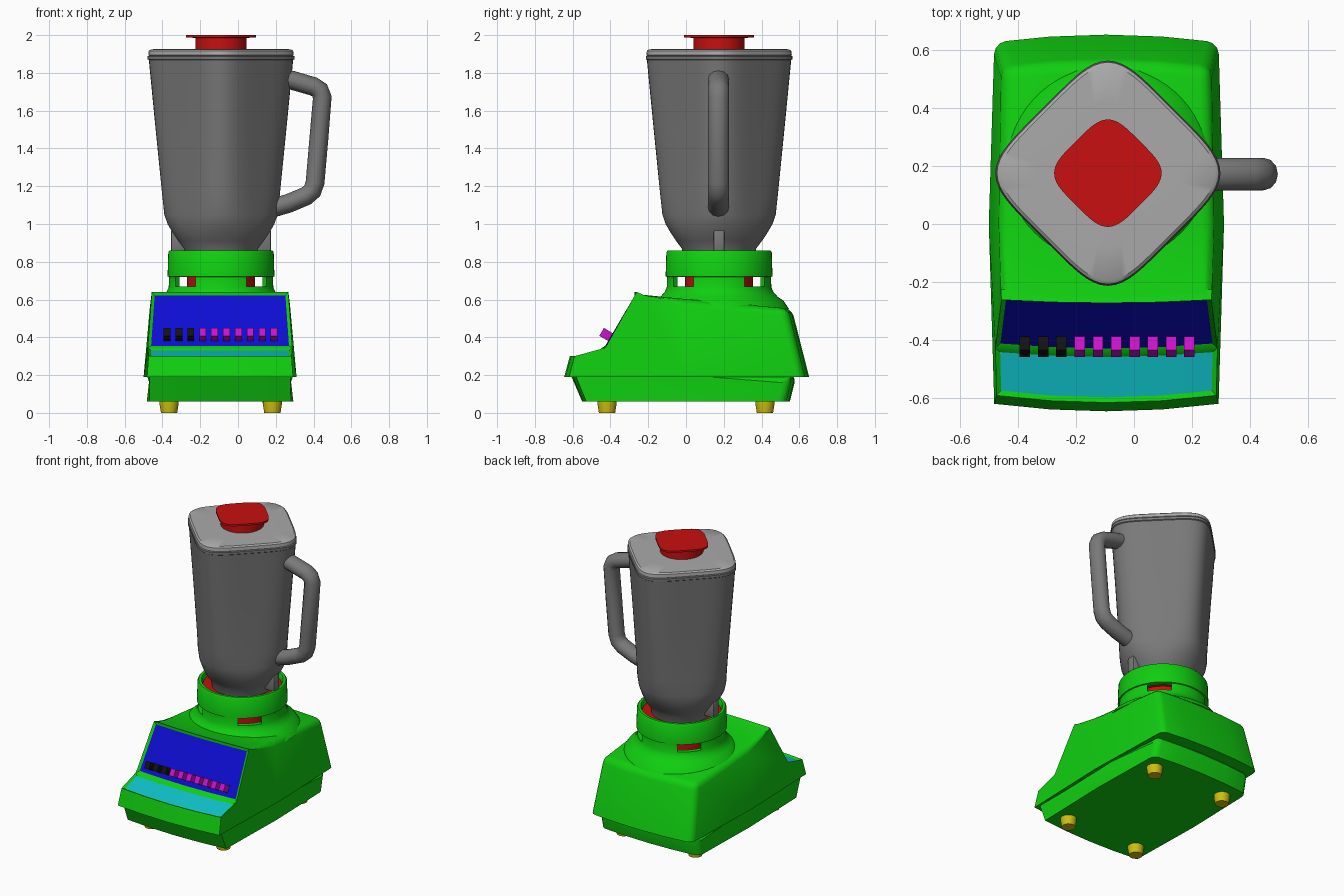
import bpy, bmesh, math
from mathutils import Matrix, Vector

if "Cube" in bpy.data.objects:
    bpy.data.objects.remove(bpy.data.objects["Cube"], do_unlink=True)

CX, CY = -0.09, 0.175          # axis of jar and collar


def material(name, rgb):
    m = bpy.data.materials.new(name)
    m.use_nodes = True
    m.diffuse_color = (*rgb, 1)
    m.node_tree.nodes["Principled BSDF"].inputs["Base Color"].default_value = (*rgb, 1)
    return m


GREEN = material("green", (0.005, 0.62, 0.005))
BLUE = material("blue", (0.004, 0.004, 0.65))
CYAN = material("cyan", (0.005, 0.55, 0.6))
MAGENTA = material("magenta", (0.6, 0.006, 0.6))
BLACK = material("black", (0.006, 0.006, 0.006))
YELLOW = material("yellow", (0.6, 0.52, 0.005))
RED = material("red", (0.58, 0.005, 0.005))
GREY = material("jar grey", (0.19, 0.19, 0.19))
LIGHT = material("lid grey", (0.4, 0.4, 0.4))


def smooth(ob, angle=35):
    bpy.ops.object.select_all(action='DESELECT')
    ob.select_set(True)
    bpy.context.view_layer.objects.active = ob
    bpy.ops.object.shade_smooth_by_angle(angle=math.radians(angle))


def finish(name, bm, *mats):
    bmesh.ops.recalc_face_normals(bm, faces=bm.faces)
    me = bpy.data.meshes.new(name)
    bm.to_mesh(me)
    bm.free()
    for m in mats:
        me.materials.append(m)
    ob = bpy.data.objects.new(name, me)
    bpy.context.collection.objects.link(ob)
    return ob


def squircle(t, n):
    """Radius of a diamond-turned rounded square, 1 at its corners; n = 2 is a circle."""
    u = t + math.pi / 4
    f = (abs(math.cos(u)) ** n + abs(math.sin(u)) ** n) ** (-1 / n)
    return f * 2 ** (1 / n - 0.5)


def loft(name, rings, mat, centre=(CX, CY), segs=64, closed=False):
    """Stack rings of (z, radius, squareness); closed joins last ring to first."""
    bm = bmesh.new()
    loops = []
    for z, r, *n in rings:
        n = n[0] if n else 2
        loop = []
        for i in range(segs):
            t = math.tau * i / segs
            q = r * squircle(t, n)
            loop.append(bm.verts.new((centre[0] + q * math.cos(t), centre[1] + q * math.sin(t), z)))
        loops.append(loop)
    pairs = list(zip(loops, loops[1:]))
    if closed:
        pairs.append((loops[-1], loops[0]))
    else:
        bm.faces.new(loops[0])
        bm.faces.new(loops[-1])
    for a, b in pairs:
        for i in range(segs):
            j = (i + 1) % segs
            bm.faces.new((a[i], a[j], b[j], b[i]))
    ob = finish(name, bm, mat)
    smooth(ob)
    return ob


def housing(name, profile, width, bevel):
    """Side profile (y, z) swept across x with slightly bowed sides, front and back."""
    bm = bmesh.new()
    rows = []
    for s in (-1, -0.5, 0, 0.5, 1):
        rows.append([bm.verts.new((-0.095 + s * width(z) * (1 - 0.04 * (y / 0.6) ** 2),
                                   y * (1 - 0.04 * s * s), z)) for y, z in profile])
    for a, b in zip(rows, rows[1:]):
        for i in range(len(profile)):
            j = (i + 1) % len(profile)
            bm.faces.new((a[i], a[j], b[j], b[i]))
    bm.faces.new(rows[0])
    bm.faces.new(rows[-1])
    bmesh.ops.recalc_face_normals(bm, faces=bm.faces)
    floor = min(z for y, z in profile) + 0.01
    edges = [e for e in bm.edges if e.calc_face_angle() > 0.6
             and min(v.co.y for v in e.verts) > -0.24
             and max(v.co.z for v in e.verts) > floor]
    bmesh.ops.bevel(bm, geom=edges, offset=bevel, segments=3, profile=0.5, affect='EDGES')
    return bm


# Base housing with recessed control panel and front shelf
body_profile = [(-0.645, 0.19), (-0.615, 0.30), (-0.445, 0.345), (-0.272, 0.64),
                (-0.235, 0.625), (0.0, 0.602), (0.56, 0.552), (0.652, 0.19), (0.0, 0.19)]
bm = housing("body", body_profile, lambda z: 0.405 - 0.09 * (z - 0.19), 0.04)
bm.normal_update()
panel = [f for f in bm.faces if f.normal.y < -0.5 and abs(f.normal.x) < 0.5
         and -0.44 < f.calc_center_median().y < -0.28]
shelf = [f for f in bm.faces if f.normal.z > 0.8
         and -0.6 < f.calc_center_median().y < -0.45]
for index, faces in ((1, panel), (2, shelf)):
    bmesh.ops.inset_region(bm, faces=faces, thickness=0.016, depth=-0.01, use_even_offset=True)
    for f in faces:
        f.material_index = index
smooth(finish("body", bm, GREEN, BLUE, CYAN), 30)

skirt_profile = [(-0.55, 0.06), (-0.61, 0.2), (0.0, 0.2), (0.585, 0.2), (0.55, 0.06), (0.0, 0.06)]
smooth(finish("skirt", housing("skirt", skirt_profile, lambda z: 0.388, 0.04), GREEN), 30)

# Feet
for x in (-0.365, 0.182):
    for y in (-0.418, 0.418):
        loft("foot", [(0, 0.043), (0.05, 0.051), (0.07, 0.051)], YELLOW, (x, y), 24)

# Buttons on the sloping panel
slope = math.atan2(0.295, 0.173)
for i in range(10):
    bm = bmesh.new()
    bmesh.ops.create_cube(bm, size=1, matrix=Matrix.Translation((-0.376 + 0.063 * i, -0.423, 0.415))
                          @ Matrix.Rotation(slope, 4, 'X') @ Matrix.Diagonal((0.036, 0.048, 0.055, 1)))
    finish("button", bm, BLACK if i < 3 else MAGENTA)

# Collar with four diagonal slots
collar = loft("collar", [(0.55, 0.37), (0.595, 0.34), (0.615, 0.31), (0.64, 0.288), (0.665, 0.277),
                         (0.72, 0.275), (0.722, 0.283), (0.85, 0.279), (0.86, 0.272),
                         (0.86, 0.255), (0.852, 0.25), (0.55, 0.245)], GREEN, closed=True)
for turn in (45, 135):
    bm = bmesh.new()
    bmesh.ops.create_cube(bm, size=1, matrix=Matrix.Translation((CX, CY, 0.694))
                          @ Matrix.Rotation(math.radians(turn), 4, 'Z')
                          @ Matrix.Diagonal((0.8, 0.15, 0.05, 1)))
    cutter = finish("slot_cutter", bm, GREEN)
    mod = collar.modifiers.new("slots", 'BOOLEAN')
    mod.operation, mod.solver, mod.object = 'DIFFERENCE', 'EXACT', cutter
    bpy.context.view_layer.objects.active = collar
    bpy.ops.object.modifier_apply(modifier=mod.name)
    bpy.data.objects.remove(cutter, do_unlink=True)
smooth(collar)

# Coupling inside the collar
loft("coupling", [(0.57, 0.18), (0.75, 0.18), (0.77, 0.246), (0.825, 0.246)], RED)

# Jar, rounded below and square above, with a rim
loft("jar", [(0.8, 0.185), (0.87, 0.197), (0.91, 0.227), (0.95, 0.254, 2.2), (1.0, 0.283, 2.5),
             (1.05, 0.3, 2.9), (1.15, 0.311, 3.3), (1.5, 0.346, 4.1), (1.868, 0.382, 4.8),
             (1.872, 0.388, 4.8), (1.888, 0.388, 4.8), (1.893, 0.382, 4.8)], GREY, segs=96)
for side in (-1, 1):
    bm = bmesh.new()
    bmesh.ops.create_cube(bm, size=1, matrix=Matrix.Translation((CX + side * 0.22, CY, 0.91))
                          @ Matrix.Diagonal((0.09, 0.06, 0.12, 1)))
    bmesh.ops.bevel(bm, geom=bm.edges[:], offset=0.012, segments=2, profile=0.5, affect='EDGES')
    smooth(finish("jar_lug", bm, GREY))

# Lid and knob
loft("lid", [(1.892, 0.38, 4.8), (1.895, 0.385, 4.8), (1.917, 0.382, 4.8), (1.925, 0.37, 4.8),
             (1.927, 0.25, 4.2)], LIGHT, segs=96)
loft("knob", [(1.92, 0.135), (1.985, 0.135), (1.988, 0.185, 4), (2.0, 0.185, 4)], RED, segs=96)

# Handle swept along a bent path
curve = bpy.data.curves.new("handle", 'CURVE')
curve.dimensions = '3D'
curve.bevel_depth = 0.05
curve.bevel_resolution = 4
curve.use_fill_caps = True
path = [(0.2, 1.778), (0.29, 1.76), (0.40, 1.728), (0.432, 1.708), (0.446, 1.67), (0.428, 1.45),
        (0.408, 1.22), (0.393, 1.175), (0.36, 1.148), (0.27, 1.11), (0.15, 1.075)]
spline = curve.splines.new('POLY')
spline.points.add(len(path) - 1)
for p, (x, z) in zip(spline.points, path):
    p.co = (x, 0, z, 1)
curve.materials.append(GREY)
handle = bpy.data.objects.new("handle", curve)
handle.location.y = 0.172
handle.scale.y = 1.12
bpy.context.collection.objects.link(handle)
bpy.ops.object.select_all(action='DESELECT')
handle.select_set(True)
bpy.context.view_layer.objects.active = handle
bpy.ops.object.convert(target='MESH')
smooth(bpy.context.view_layer.objects.active, 50)
